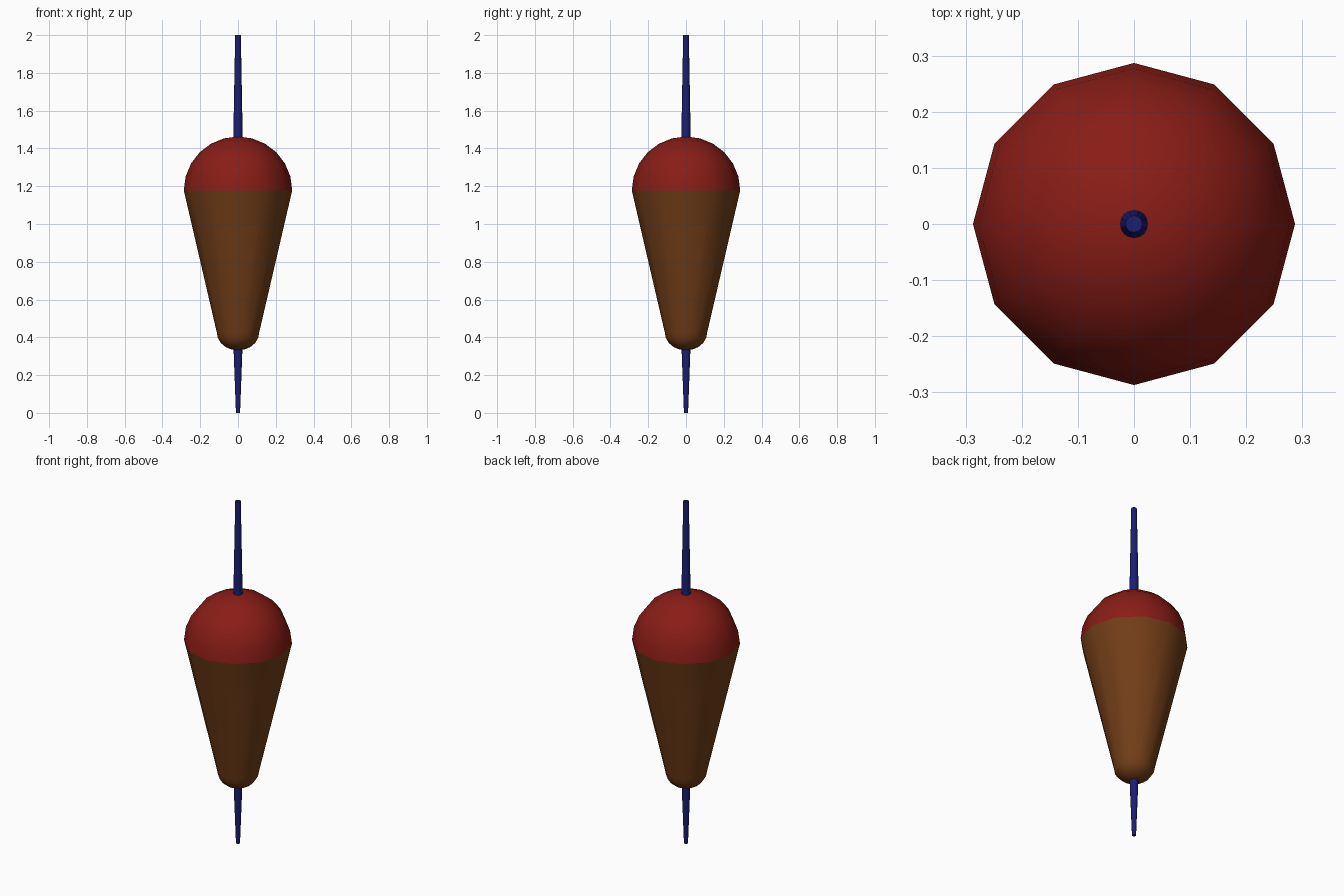
import bpy, bmesh
from math import sin, cos, pi, radians

if "Cube" in bpy.data.objects:
    bpy.data.objects.remove(bpy.data.objects["Cube"])


def material(name, rgb):
    m = bpy.data.materials.new(name)
    m.diffuse_color = (*rgb, 1)
    m.use_nodes = True
    m.node_tree.nodes["Principled BSDF"].inputs["Base Color"].default_value = m.diffuse_color
    return m


def lathe(name, profile, sides, mat):
    """Revolve (radius, z) points, listed bottom to top, around the z axis."""
    bm = bmesh.new()
    rings = []
    for r, z in profile:
        if r < 1e-5:
            rings.append([bm.verts.new((0, 0, z))] * sides)
        else:
            rings.append([bm.verts.new((r * cos(2 * pi * i / sides),
                                        r * sin(2 * pi * i / sides), z))
                          for i in range(sides)])
    for a, b in zip(rings, rings[1:]):
        for i in range(sides):
            j = (i + 1) % sides
            quad = [a[i], a[j], b[j], b[i]]
            bm.faces.new(list(dict.fromkeys(quad)))
    me = bpy.data.meshes.new(name)
    bm.to_mesh(me)
    bm.free()
    me.materials.append(mat)
    ob = bpy.data.objects.new(name, me)
    bpy.context.collection.objects.link(ob)
    bpy.ops.object.select_all(action='DESELECT')
    ob.select_set(True)
    bpy.context.view_layer.objects.active = ob
    bpy.ops.object.shade_smooth_by_angle(angle=radians(40))
    return ob


red = material("red_paint", (0.25, 0.012, 0.008))
brown = material("brown_cork", (0.17, 0.048, 0.009))
navy = material("navy_paint", (0.012, 0.013, 0.17))

SIDES, R, SEAM = 12, 0.287, 1.178

# Domed red top
dome = [(R * cos(radians(a)), SEAM + 0.285 * sin(radians(a))) for a in range(0, 90, 15)]
lathe("float_top", dome + [(0, SEAM + 0.285)], SIDES, red)

# Tapered brown body with a rounded lower end
nose = [(0.112 * sin(radians(a)), 0.425 - 0.094 * cos(radians(a))) for a in range(0, 91, 18)]
lathe("float_body", nose + [(R, SEAM)], SIDES, brown)

# Thin sticks above and below, tapering to flat tips
lathe("upper_stick", [(0, 1.40), (0.026, 1.40), (0.015, 2.0), (0, 2.0)], 16, navy)
lathe("lower_stick", [(0, 0), (0.011, 0), (0.025, 0.38), (0, 0.38)], 16, navy)
